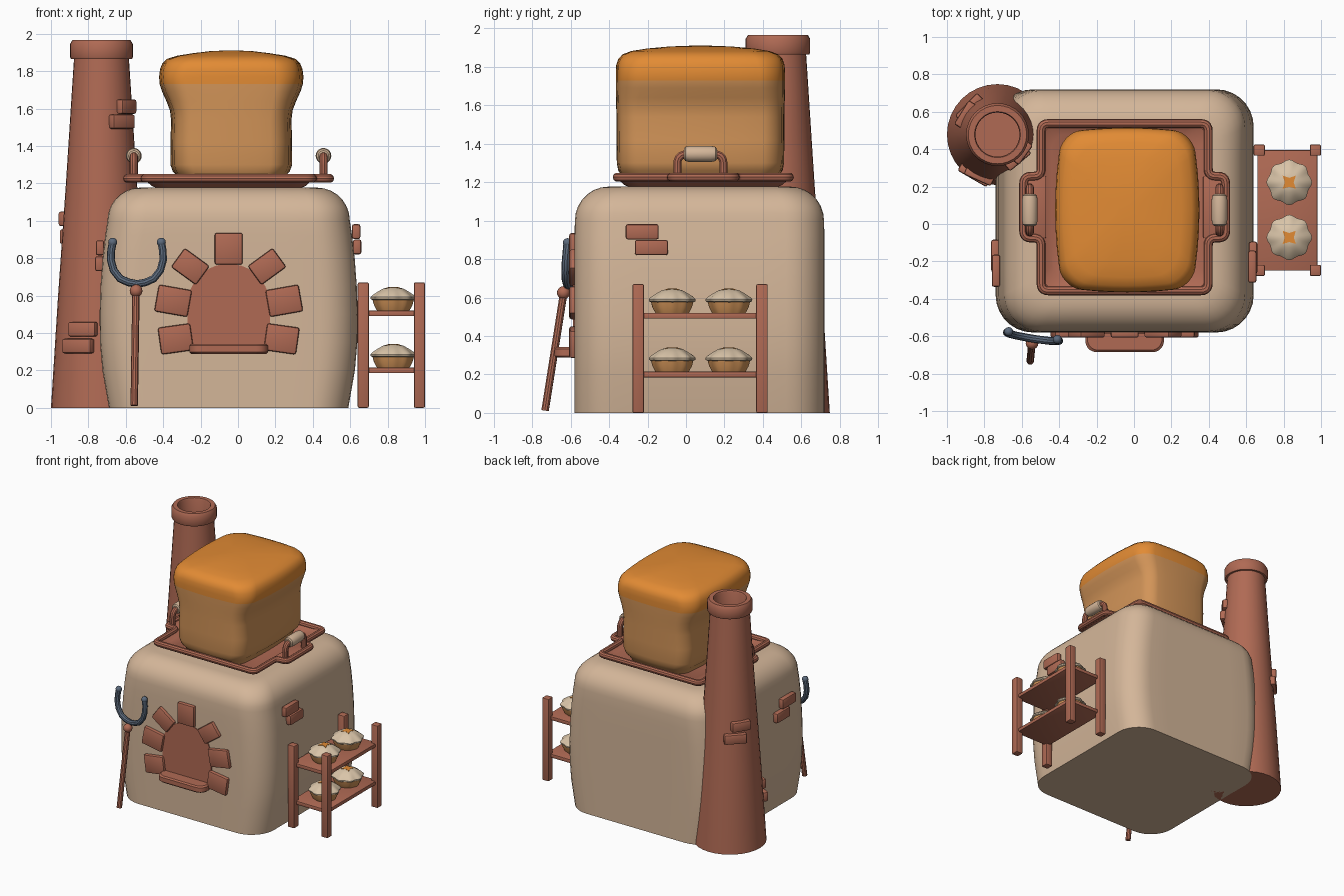
import bpy, bmesh, math
from mathutils import Vector, Matrix

if "Cube" in bpy.data.objects:
    bpy.data.objects.remove(bpy.data.objects["Cube"])

def material(name, r, g, b):
    m = bpy.data.materials.new(name)
    m.diffuse_color = [(c / 255 / 12.92 if c < 11 else ((c / 255 + .055) / 1.055) ** 2.4) for c in (r, g, b)] + [1]
    m.use_nodes = True
    m.node_tree.nodes["Principled BSDF"].inputs["Base Color"].default_value = m.diffuse_color
    return m

CLAY = material("warm cream clay", 212, 182, 153)
BRICK = material("red brick", 176, 106, 84)
CRUST = material("golden crust", 226, 139, 52)
CRUMB = material("baked brown", 210, 148, 88)
PASTRY = material("pale pastry", 217, 196, 168)
IRON = material("blue grey iron", 92, 106, 124)

def finish(name, bm, *mats):
    bmesh.ops.recalc_face_normals(bm, faces=bm.faces)
    me = bpy.data.meshes.new(name)
    bm.to_mesh(me)
    bm.free()
    for m in mats:
        me.materials.append(m)
    ob = bpy.data.objects.new(name, me)
    bpy.context.collection.objects.link(ob)
    return ob

def loft(name, rings, *mats, rule=None):
    """Skin a stack of closed rings and cap both ends."""
    bm = bmesh.new()
    rows = [[bm.verts.new(p) for p in ring] for ring in rings]
    n = len(rows[0])
    for a, b in zip(rows, rows[1:]):
        for i in range(n):
            bm.faces.new((a[i], a[(i + 1) % n], b[(i + 1) % n], b[i]))
    bm.faces.new(rows[0])
    bm.faces.new(rows[-1])
    if rule:
        for f in bm.faces:
            f.material_index = rule(f.calc_center_median())
    return finish(name, bm, *mats)

def rounded_rect(cx, cy, z, hx, hy, r, bulge=0, seg=7, edge=6):
    """Ring with round corners; bulge bows the sides outward."""
    pts = []
    for k in range(4):
        sx, sy = ((1, 1), (-1, 1), (-1, -1), (1, -1))[k]
        for i in range(seg + 1):
            a = math.pi / 2 * (k + i / seg)
            pts.append((sx * (hx - r) + r * math.cos(a), sy * (hy - r) + r * math.sin(a)))
        nx, ny = ((-1, 1), (-1, -1), (1, -1), (1, 1))[k]
        ang = math.pi / 2 * (k + 1)
        end = (nx * (hx - r) + r * math.cos(ang), ny * (hy - r) + r * math.sin(ang))
        p = pts[-1]
        pts += [(p[0] + (end[0] - p[0]) * t / edge, p[1] + (end[1] - p[1]) * t / edge) for t in range(1, edge)]
    return [(cx + x * (1 - bulge * (y / hy) ** 2), cy + y * (1 - bulge * .6 * (x / hx) ** 2), z) for x, y in pts]

def circle(cx, cy, z, r, n=32, flute=0):
    return [(cx + r * (1 + flute * math.cos(8 * a)) * math.cos(a),
             cy + r * (1 + flute * math.cos(8 * a)) * math.sin(a), z)
            for a in (2 * math.pi * i / n for i in range(n))]

def box(name, loc, size, mat, rot=Matrix(), bevel=.012):
    bm = bmesh.new()
    bmesh.ops.create_cube(bm, size=1)
    bmesh.ops.scale(bm, vec=size, verts=bm.verts)
    if bevel:
        bmesh.ops.bevel(bm, geom=bm.edges[:], offset=bevel, segments=2, profile=.5, affect='EDGES')
    bmesh.ops.transform(bm, matrix=Matrix.Translation(loc) @ rot, verts=bm.verts)
    return finish(name, bm, mat)

def rounded_path(pts, r, closed):
    pts = [Vector(p) for p in pts]
    out = []
    for i, p in enumerate(pts):
        if not closed and i in (0, len(pts) - 1):
            out.append(p)
            continue
        a, b = pts[i - 1], pts[(i + 1) % len(pts)]
        q, s = p + (a - p).normalized() * r, p + (b - p).normalized() * r
        out += [q * (1 - t) ** 2 + p * 2 * t * (1 - t) + s * t * t for t in (0, .2, .4, .6, .8, 1)]
    return out

def tube(name, pts, r, mat, closed=False):
    cu = bpy.data.curves.new(name, 'CURVE')
    cu.dimensions = '3D'
    cu.bevel_depth, cu.bevel_resolution, cu.use_fill_caps = r, 3, True
    sp = cu.splines.new('POLY')
    sp.points.add(len(pts) - 1)
    for p, co in zip(sp.points, pts):
        p.co = (*co, 1)
    sp.use_cyclic_u = closed
    cu.materials.append(mat)
    ob = bpy.data.objects.new(name, cu)
    bpy.context.collection.objects.link(ob)
    bpy.ops.object.select_all(action='DESELECT')
    ob.select_set(True)
    bpy.context.view_layer.objects.active = ob
    bpy.ops.object.convert(target='MESH')

# Oven body: bowed sides, rounded shoulders
CX, CY = -.05, .07
prof = [(0, .64), (.2, .675), (.35, .688), (.5, .69), (.65, .685), (.8, .674), (.92, .66)]
rings = [rounded_rect(CX, CY, z, hx, .65, .2) for z, hx in prof]
for i in range(8):
    a = math.pi / 2 * i / 7
    d = .175 * (1 - math.cos(a))
    rings.append(rounded_rect(CX, CY, 1 + .177 * math.sin(a), .648 - d, .648 - d, .2 - d * .5))
loft("oven_body", rings, CLAY)

# Chimney with collar and hollow top
HX, HY = -.73, .478
loft("chimney", [circle(HX, HY, z, r) for z, r in
     [(0, .27), (.6, .232), (1.2, .19), (1.865, .147), (1.865, .163), (1.875, .168), (1.945, .168),
      (1.965, .156), (1.965, .123), (1.955, .118), (1.72, .118)]], BRICK)
for i, (deg, z, w) in enumerate([(-36, 1.61, .13), (-50, 1.53, .15), (246, .42, .16), (240, .33, .18),
                                 (148, 1.01, .15), (136, .915, .17)]):
    a = math.radians(deg)
    r = .27 - .066 * z
    box(f"chimney_brick_{i}", (HX + r * math.cos(a), HY + r * math.sin(a), z), (.05, w, .078), BRICK,
        Matrix.Rotation(a, 4, 'Z'))

# Loose bricks on the oven sides
for i, (x, y, z) in enumerate([(.632, -.228, .942), (.637, -.18, .86), (-.738, -.25, .855), (-.742, -.17, .77)]):
    box(f"side_brick_{i}", (x, y, z), (.045, .172, .08), BRICK)

# Oven mouth: arched panel, surround bricks, sill
arch = [(.22, .32)] + [(.22 * math.cos(math.pi * i / 20), .55 + .22 * math.sin(math.pi * i / 20)) for i in range(21)] + [(-.22, .32)]
loft("oven_mouth", [[(CX + x, y, z) for x, z in arch] for y in (-.57, -.587)], BRICK)
box("keystone", (CX, -.585, .85), (.15, .045, .17), BRICK)
for s in (-1, 1):
    for i, (dx, z, tilt, l, h) in enumerate([(.205, .755, 36, .165, .125), (.297, .572, 10, .18, .145), (.283, .368, -8, .175, .145)]):
        box(f"arch_brick_{s}_{i}", (CX + s * dx, -.585, z), (l, .045, h), BRICK,
            Matrix.Rotation(-s * math.radians(tilt), 4, 'Y'))
loft("sill", [rounded_rect(CX, -.615, z, .21 - d, .07 - d, .06) for z, d in
              [(.287, .01), (.297, 0), (.332, 0), (.342, .01)]], BRICK)

# Oven fork leaning on the front
tube("fork_shaft", [(-.555, -.733, .012), (-.545, -.632, .65)], .02, BRICK)
bm = bmesh.new()
bmesh.ops.create_uvsphere(bm, u_segments=16, v_segments=10, radius=.034,
                          matrix=Matrix.Translation((-.545, -.637, .625)))
finish("fork_knob", bm, BRICK)
half = [(.13, .885), (.138, .84), (.14, .79), (.125, .735), (.09, .69), (.045, .67)]
shape = [(-x, z) for x, z in half] + [(0, .662)] + half[::-1]
tube("fork_head", [(-.54 + x, -.602 - .16 * x - .08 * (.8 - z), z) for x, z in shape], .021, IRON)
for s in (-1, 1):
    bm = bmesh.new()
    bmesh.ops.create_uvsphere(bm, u_segments=12, v_segments=8, radius=.024,
                              matrix=Matrix.Translation((-.54 + s * .13, -.596 - .16 * s * .13, .885)))
    finish(f"fork_tip_{s}", bm, IRON)

# Tray with tabs, rim and handles
TY = .09
loft("tray", [rounded_rect(CX, TY, z, h, h, r) for z, h, r in
              [(1.165, .36, .08), (1.185, .41, .08), (1.225, .455, .08), (1.23, .44, .08), (1.2, .39, .08)]], BRICK)
q = [(.447, -.447), (.447, -.165), (.54, -.165), (.54, .165), (.447, .165), (.447, .447)]
outline = q + [(-x, -y) for x, y in q]
tube("tray_rim", rounded_path([(CX + x, TY + y, 1.226) for x, y in outline], .04, True), .024, BRICK, True)
for s in (-1, 1):
    x = CX + s * .507
    box(f"tray_tab_{s}", (CX + s * .48, TY, 1.22), (.12, .33, .025), BRICK, bevel=.005)
    tube(f"tray_handle_{s}", rounded_path([(x, -.045, 1.22), (x, -.045, 1.345), (x, .195, 1.345), (x, .195, 1.22)],
                                          .05, False), .022, BRICK)
    grip = loft(f"handle_grip_{s}", [[(x + r * math.cos(a), y, 1.347 + r * math.sin(a)) for a in
                [math.pi * k / 10 for k in range(20)]] for y, r in
                [(-.01, .028), (-.003, .037), (.02, .042), (.13, .042), (.153, .037), (.16, .028)]], CLAY)

# Bread loaf: narrow waist, overhanging golden top
bread = [(1.2, .27, .39, .08), (1.24, .29, .415, .09), (1.262, .312, .428, .09), (1.3, .326, .435, .09),
         (1.42, .325, .437, .09), (1.54, .322, .437, .09), (1.59, .328, .438, .09), (1.64, .347, .439, .1),
         (1.69, .37, .44, .11), (1.73, .383, .44, .11), (1.77, .386, .44, .11), (1.81, .381, .438, .12),
         (1.84, .369, .428, .12), (1.865, .345, .405, .12), (1.882, .29, .36, .12), (1.895, .21, .28, .11),
         (1.906, .12, .16, .08), (1.91, .04, .05, .03)]
loft("bread_loaf", [rounded_rect(-.036, .075, z, hx, hy, r, .1) for z, hx, hy, r in bread],
     CRUMB, CRUST, rule=lambda c: int(c.z > 1.725))

# Cooling rack
for x in (.67, .97):
    for y in (-.248, .395):
        box(f"rack_post_{x}_{y}", (x, y, .335), (.06, .06, .67), BRICK, bevel=.008)
for z in (.2, .505):
    box(f"rack_shelf_{z}", (.82, .073, z), (.32, .645, .03), BRICK, bevel=.005)
    # Pies: dish, fluted pastry lid, star-shaped vent
    for y in (-.072, .223):
        b = z + .014
        n = 48
        loft(f"pie_base_{z}_{y}", [circle(.83, y, b + h, r, n, f) for h, r, f in
             [(0, .085, .02), (.03, .1, .03), (.066, .108, .04)]], CRUMB)
        loft(f"pie_lid_{z}_{y}", [circle(.83, y, b + h, r, n, f) for h, r, f in
             [(.056, .104, .05), (.062, .115, .05), (.072, .116, .05), (.084, .105, .05), (.102, .08, .03),
              (.118, .054, .01), (.124, .03, 0), (.125, .01, 0)]], PASTRY)
        star = [(.83 + r * math.cos(a), y + r * math.sin(a), h) for r, a, h in
                [((.05, .024)[i % 2], math.pi / 4 * (i + 1), b + (.123, .127)[i % 2]) for i in range(8)]]
        loft(f"pie_vent_{z}_{y}", [[(px, py, pz - .006) for px, py, pz in star], star], CRUST)

# Smooth shading with crisp edges
bpy.ops.object.select_all(action='SELECT')
bpy.context.view_layer.objects.active = bpy.data.objects["oven_body"]
bpy.ops.object.shade_smooth_by_angle(angle=math.radians(35))
